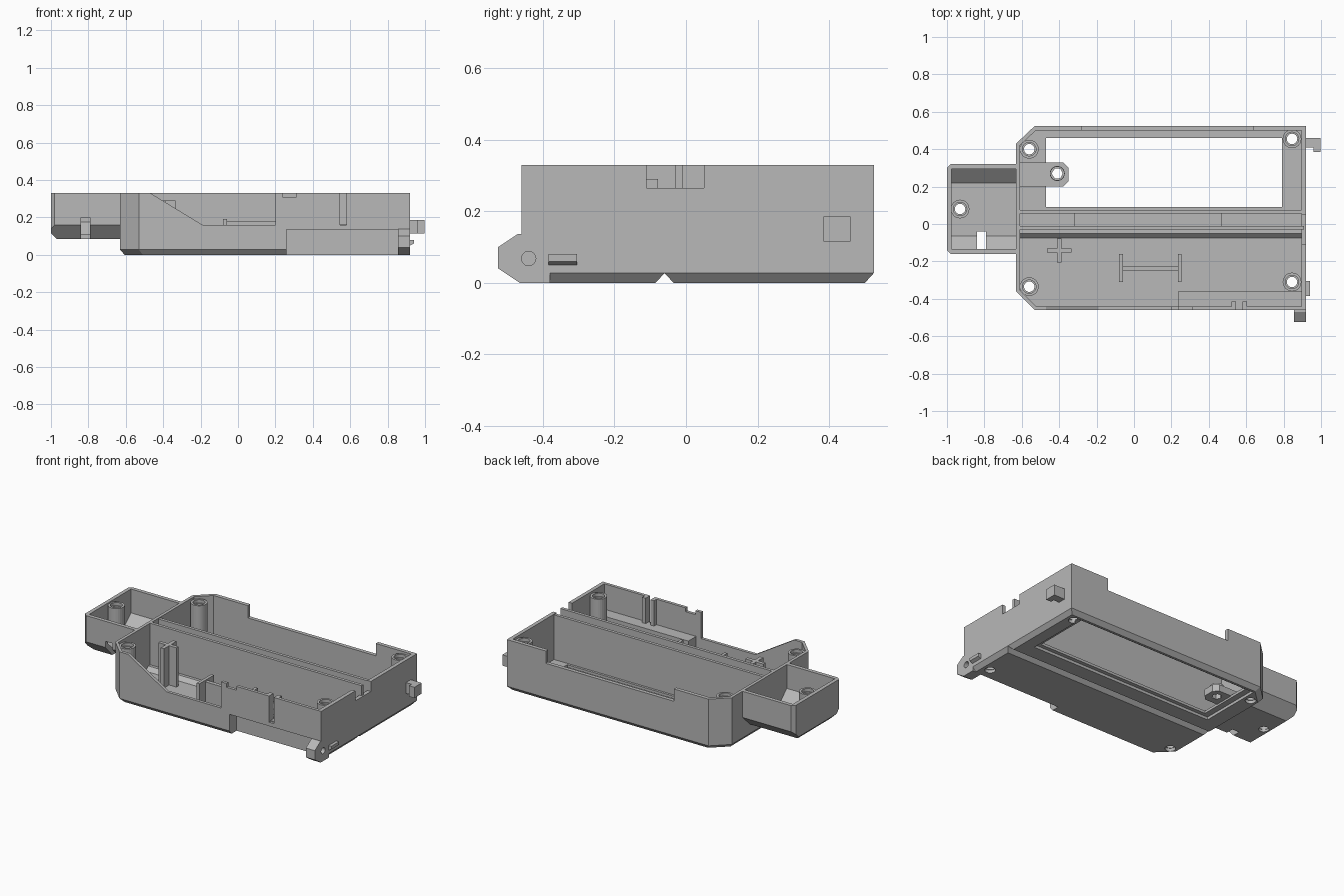
import bpy, bmesh, math
from mathutils import Vector

cube = bpy.data.objects.get("Cube")
if cube:
    bpy.data.objects.remove(cube, do_unlink=True)

grey = bpy.data.materials.new("plain grey")
grey.use_nodes = True
colour = (0.48, 0.48, 0.48, 1)
grey.diffuse_color = colour
grey.node_tree.nodes["Principled BSDF"].inputs["Base Color"].default_value = colour


def place(axis, a, b, depth):
    return Vector({"x": (depth, a, b), "y": (a, depth, b), "z": (a, b, depth)}[axis])


def loft(name, axis, rings):
    """Closed solid through matching rings, each (depth, points)."""
    bm = bmesh.new()
    loops = [[bm.verts.new(place(axis, a, b, d)) for a, b in pts] for d, pts in rings]
    n = len(loops[0])
    for low, high in zip(loops, loops[1:]):
        for i in range(n):
            j = (i + 1) % n
            bm.faces.new((low[i], low[j], high[j], high[i]))
    bm.faces.new(loops[0])
    bm.faces.new(loops[-1])
    bmesh.ops.recalc_face_normals(bm, faces=bm.faces)
    mesh = bpy.data.meshes.new(name)
    bm.to_mesh(mesh)
    bm.free()
    mesh.materials.append(grey)
    obj = bpy.data.objects.new(name, mesh)
    bpy.context.collection.objects.link(obj)
    return obj


def prism(name, axis, pts, lo, hi):
    return loft(name, axis, [(lo, pts), (hi, pts)])


def box(name, x0, x1, y0, y1, z0, z1):
    return prism(name, "z", [(x0, y0), (x1, y0), (x1, y1), (x0, y1)], z0, z1)


def disc(name, axis, a, b, r, lo, hi, sides=24):
    turn = math.tau / sides
    pts = [(a + r * math.cos(i * turn), b + r * math.sin(i * turn)) for i in range(sides)]
    return prism(name, axis, pts, lo, hi)


def cut(target, *cutters):
    for cutter in cutters:
        cutter.hide_render = True
        mod = target.modifiers.new("cut", "BOOLEAN")
        mod.operation = "DIFFERENCE"
        mod.solver = "EXACT"
        mod.object = cutter
        bpy.context.view_layer.objects.active = target
        bpy.ops.object.modifier_apply(modifier=mod.name)
        bpy.data.objects.remove(cutter, do_unlink=True)


def post(name, x, y, z0, z1, r=0.05, hole=0.028):
    tube = disc(name, "z", x, y, r, z0, z1)
    cut(tube, disc("bore", "z", x, y, hole, z0 - 1, z1 + 1))
    cut(tube, disc("rim_bore", "z", x, y, 0.036, z1 - 0.02, z1 + 1))


# Main tray: chamfered outline, hollowed from above
TOP, FLOOR = 0.33, 0.035
outer = [(-0.63, -0.36), (-0.53, -0.46), (0.92, -0.46), (0.92, 0.525), (-0.53, 0.525), (-0.63, 0.43)]
inner = [(-0.61, -0.355), (-0.525, -0.44), (0.895, -0.44), (0.895, 0.5), (-0.525, 0.5), (-0.61, 0.42)]
base = [(0.145 + (x - 0.145) * 0.97, 0.033 + (y - 0.033) * 0.95) for x, y in outer]
tray = loft("main_tray", "z", [(0, base), (0.027, outer), (TOP, outer)])
cut(tray, prism("cavity", "z", inner, FLOOR, 1))

# Window in the floor with a shallow step round it below
cut(tray, box("window", -0.47, 0.79, 0.09, 0.46, -1, 0.1),
    box("step", -0.51, 0.82, 0.065, 0.485, -1, 0.018))

# Wall cutouts: back, right end, sloping front, slot, and lower front recess
cut(tray,
    box("back_notch", -0.28, 0.64, 0.48, 0.6, 0.25, 1),
    box("end_notch", 0.88, 1, -0.11, 0.05, 0.265, 1),
    prism("front_slope", "y", [(-0.486, 0.34), (-0.19, 0.16), (0.2, 0.16), (0.2, 0.34)], -0.6, -0.405),
    box("front_notch", 0.24, 0.31, -0.6, -0.42, 0.305, 1),
    box("front_slot", 0.545, 0.58, -0.6, -0.42, 0.16, 1),
    box("recess", 0.26, 1, -0.6, -0.385, -1, 0.135),
    prism("groove", "x", [(-0.09, -0.005), (-0.06, 0.027), (-0.03, -0.005)], -1, 1.5))

# Lining that closes the lower front recess
prism("recess_lining", "x", [(-0.445, 0.135), (-0.385, 0.135), (-0.385, 0.008), (-0.36, 0.008),
                             (-0.36, 0.165), (-0.445, 0.165)], 0.235, 0.9)
box("recess_end", 0.235, 0.26, -0.45, -0.36, 0.02, 0.165)

# Guides beside the front slot
for x in (0.52, 0.58):
    box("slot_guide", x, x + 0.025, -0.445, -0.415, 0.15, TOP)

# Screw posts and their floor holes
for x, y in ((-0.56, 0.4), (0.845, 0.455), (-0.56, -0.335), (0.845, -0.31)):
    cut(tray, disc("floor_hole", "z", x, y, 0.032, -1, 0.1))
    post("screw_post", x, y, 0.02, 0.315)

# Screw tab reaching over the window
tab = prism("screw_tab", "z", [(-0.615, 0.2), (-0.38, 0.2), (-0.35, 0.23), (-0.35, 0.3),
                               (-0.38, 0.33), (-0.615, 0.33)], 0.03, 0.075)
cut(tab, disc("tab_hole", "z", -0.41, 0.27, 0.03, -1, 1, 6))
post("tab_post", -0.41, 0.27, 0.07, 0.1, 0.04)

# Middle walls, channel plate and floor ridge
box("middle_wall_back", -0.62, 0.905, 0.055, 0.075, 0.03, TOP - 0.005)
box("middle_wall_front", -0.62, 0.91, -0.03, -0.01, 0.03, TOP)
box("channel_plate", -0.32, 0.47, -0.015, 0.06, 0.03, 0.06)
prism("floor_ridge", "x", [(-0.08, 0.03), (-0.05, 0.06), (-0.02, 0.06), (-0.02, 0.03)], -0.615, 0.9)

# Upright supports: a cross and an H
box("cross_support", -0.465, -0.335, -0.153, -0.13, 0.03, 0.29)
box("cross_support", -0.412, -0.388, -0.205, -0.078, 0.03, 0.29)
box("h_support_web", -0.07, 0.245, -0.25, -0.225, 0.03, 0.18)
for x in (-0.08, 0.235):
    box("h_support_end", x, x + 0.02, -0.31, -0.16, 0.03, 0.19)

# Side box with sloped lower sides
side = prism("side_box", "x", [(-0.16, TOP), (-0.16, 0.16), (-0.09, 0.085), (0.24, 0.085),
                               (0.32, 0.16), (0.32, TOP)], -1, -0.62)
cut(side,
    prism("side_cavity", "x", [(-0.135, 1), (-0.135, 0.175), (-0.065, 0.11), (0.22, 0.11),
                               (0.295, 0.175), (0.295, 1)], -0.975, -0.63),
    prism("corner", "z", [(-1.05, 0.25), (-0.93, 0.37), (-1.05, 0.37)], -1, 1),
    prism("corner", "z", [(-1.05, -0.09), (-0.93, -0.21), (-1.05, -0.21)], -1, 1),
    prism("end_chamfer", "y", [(-1.01, 0.125), (-0.96, 0.075), (-1.01, 0.075)], -1, 1),
    box("side_slot", -0.84, -0.79, -0.3, -0.04, 0, 0.2),
    disc("side_hole", "z", -0.93, 0.08, 0.03, -1, 0.2))
post("side_post", -0.93, 0.08, 0.1, 0.32)

# Hinge ear, hook and small catch on the right end
ear = prism("hinge_ear", "x", [(-0.525, 0.04), (-0.465, 0), (-0.38, 0), (-0.38, 0.137),
                               (-0.47, 0.137), (-0.525, 0.1)], 0.855, 0.92)
cut(ear, disc("hinge_hole", "x", -0.44, 0.068, 0.02, 0, 2))
prism("end_hook", "z", [(0.91, 0.41), (0.96, 0.41), (0.96, 0.385), (0.998, 0.385),
                        (0.998, 0.46), (0.91, 0.46)], 0.115, 0.185)
prism("end_catch", "y", [(0.91, 0.045), (0.94, 0.06), (0.94, 0.08), (0.91, 0.08)], -0.385, -0.305)
